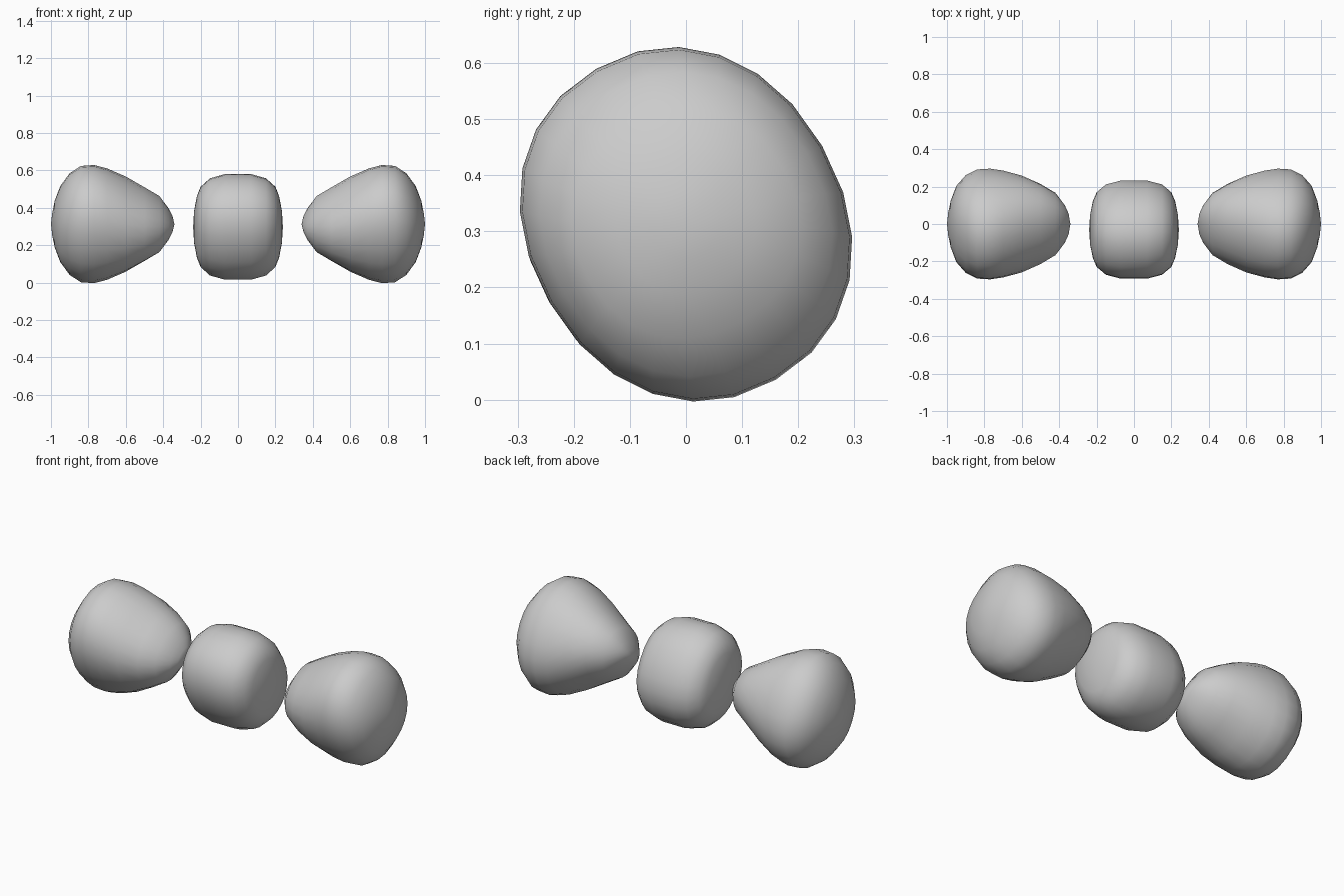
import bpy, bmesh, math

if "Cube" in bpy.data.objects:
    bpy.data.objects.remove(bpy.data.objects["Cube"])

SIDES = 24
TILT = math.radians(30)   # every lump is rolled about the x axis
POWER = 2.15              # slightly squared ellipse section


def lump(name, cy, cz, start, stations, end, flip=1):
    """Loft tilted oval sections (x, long half, short half) between two end points."""
    bm = bmesh.new()
    c, s = math.cos(TILT), math.sin(TILT)

    def section(x, a, b):
        ring = []
        for i in range(SIDES):
            t = 2 * math.pi * i / SIDES
            u = a * math.copysign(abs(math.cos(t)) ** (2 / POWER), math.cos(t))
            v = b * math.copysign(abs(math.sin(t)) ** (2 / POWER), math.sin(t))
            ring.append(bm.verts.new((flip * x, cy - s * u + c * v, cz + c * u + s * v)))
        return ring

    rings = [section(*st) for st in stations]
    for r0, r1 in zip(rings, rings[1:]):
        for i in range(SIDES):
            j = (i + 1) % SIDES
            bm.faces.new((r0[i], r0[j], r1[j], r1[i]))
    # rounded end caps
    for x, ring in ((start, rings[0]), (end, rings[-1])):
        tip = bm.verts.new((flip * x, cy, cz))
        for i in range(SIDES):
            bm.faces.new((tip, ring[i], ring[(i + 1) % SIDES]))
    bmesh.ops.recalc_face_normals(bm, faces=bm.faces)
    for f in bm.faces:
        f.smooth = True
    me = bpy.data.meshes.new(name)
    bm.to_mesh(me)
    bm.free()
    ob = bpy.data.objects.new(name, me)
    bpy.context.collection.objects.link(ob)
    return ob


# wedge-like outer lumps: narrow ridge inward, broad rounded end outward
wedge = [
    (.35, .032, .062), (.37, .07, .108), (.42, .138, .172), (.5, .184, .219),
    (.6, .247, .256), (.7, .298, .274), (.77, .32, .28), (.84, .315, .276),
    (.9, .272, .25), (.95, .2, .2), (.98, .122, .122), (.993, .06, .06),
]
lump("right_lump", 0, .3125, .34, wedge, 1.0)
lump("left_lump", 0, .3125, .34, wedge, 1.0, flip=-1)

# squarish middle lump
half = [(.235, .3), (.22, .58), (.2, .76), (.15, .92), (.07, 1)]
scales = [(-x, k) for x, k in half] + [(0, 1)] + [(x, k) for x, k in reversed(half)]
lump("middle_lump", -.03, .2975, -.24, [(x, .287 * k, .247 * k) for x, k in scales], .24)
